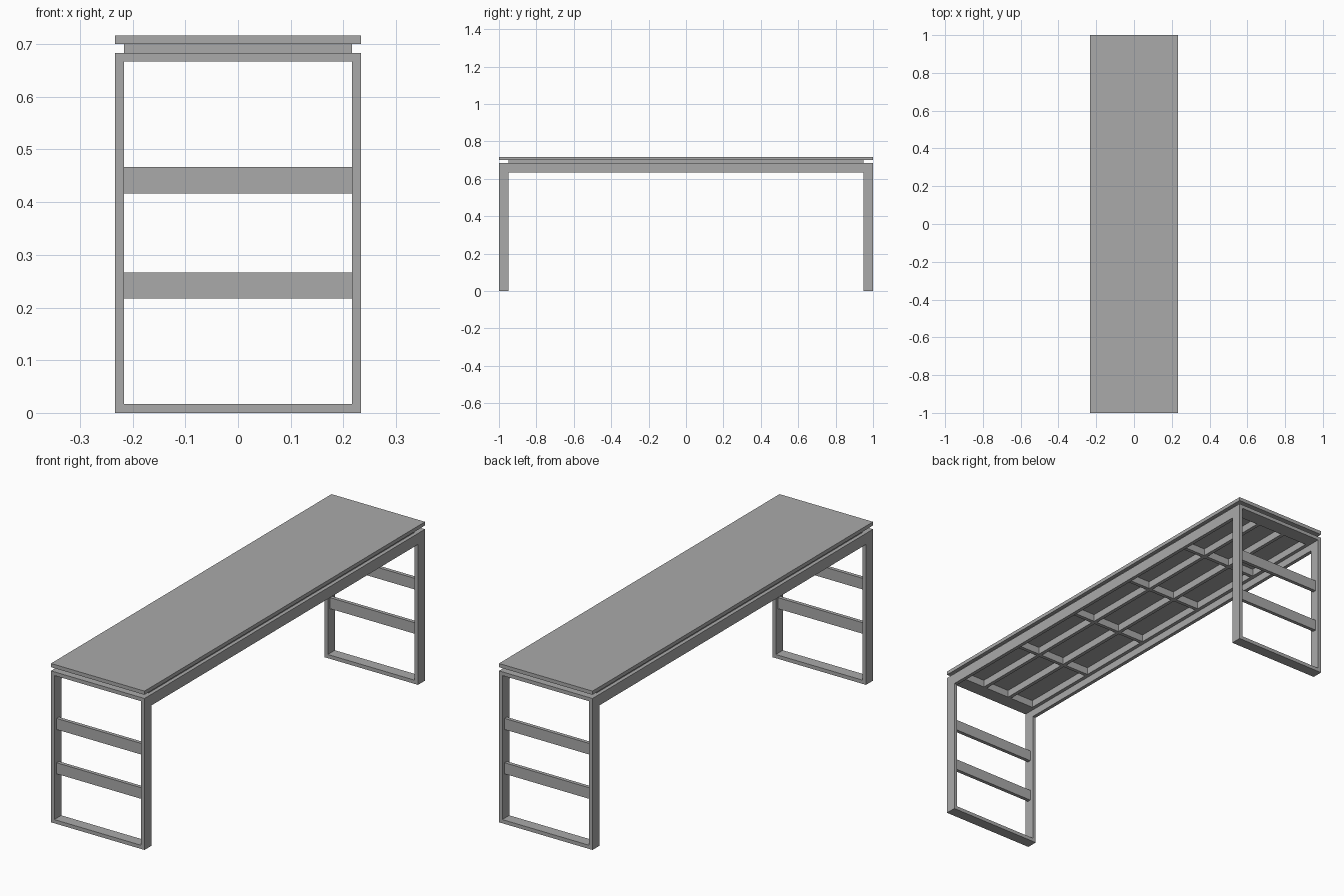
import bpy

cube = bpy.data.objects.get("Cube")
if cube:
    bpy.data.objects.remove(cube, do_unlink=True)

grey = bpy.data.materials.new("mid_grey")
grey.use_nodes = True
grey.diffuse_color = (0.4, 0.4, 0.4, 1)
grey.node_tree.nodes["Principled BSDF"].inputs["Base Color"].default_value = (0.4, 0.4, 0.4, 1)

T = 1 / 60            # bar thickness
W, L = 14 * T, 1.0    # half width, half length
D = 3 * T             # depth of legs and beams
FRAME_TOP = 41 * T
INNER_W, INNER_L = W - T, L - D


def box(name, x, y, z):
    """Box from (min, max) pairs on each axis."""
    bpy.ops.mesh.primitive_cube_add(size=1, location=[(a + b) / 2 for a, b in (x, y, z)])
    ob = bpy.context.object
    ob.name = name
    ob.scale = [b - a for a, b in (x, y, z)]
    bpy.ops.object.transform_apply(location=False, rotation=False, scale=True)
    ob.data.materials.append(grey)
    return ob


def span(centre, size):
    return (centre - size / 2, centre + size / 2)


# Table top
box("table_top", (-W, W), (-L, L), (FRAME_TOP + T, FRAME_TOP + 2 * T))

# End frames with two slats each
for end, s in (("front", -1), ("back", 1)):
    mid = s * (L - D / 2)
    depth = span(mid, D)
    for side, sx in (("right", -1), ("left", 1)):
        box(f"{end}_{side}_leg", span(sx * (W - T / 2), T), depth, (0, FRAME_TOP))
    box(f"{end}_foot_bar", (-INNER_W, INNER_W), depth, (0, T))
    box(f"{end}_top_bar", (-INNER_W, INNER_W), depth, (FRAME_TOP - T, FRAME_TOP))
    for label, low in (("lower", 13 * T), ("upper", 25 * T)):
        box(f"{end}_{label}_slat", (-INNER_W, INNER_W), span(mid, T), (low, low + D))

# Long side beams
for side, sx in (("right", -1), ("left", 1)):
    box(f"{side}_beam", span(sx * (W - T / 2), T), (-INNER_L, INNER_L), (FRAME_TOP - D, FRAME_TOP))

# Support grid under the top
grid_z = (FRAME_TOP - T, FRAME_TOP + T)
rail_x = [(INNER_W - T / 2) * (2 * i / 3 - 1) for i in range(4)]
cross_y = [(INNER_L - T / 2) * (2 * i / 5 - 1) for i in range(6)]
for x in rail_x:
    box("grid_rail", span(x, T), (-INNER_L, INNER_L), grid_z)
for y in cross_y:
    for a, b in zip(rail_x, rail_x[1:]):
        box("grid_crossbar", (a + T / 2, b - T / 2), span(y, T), grid_z)
